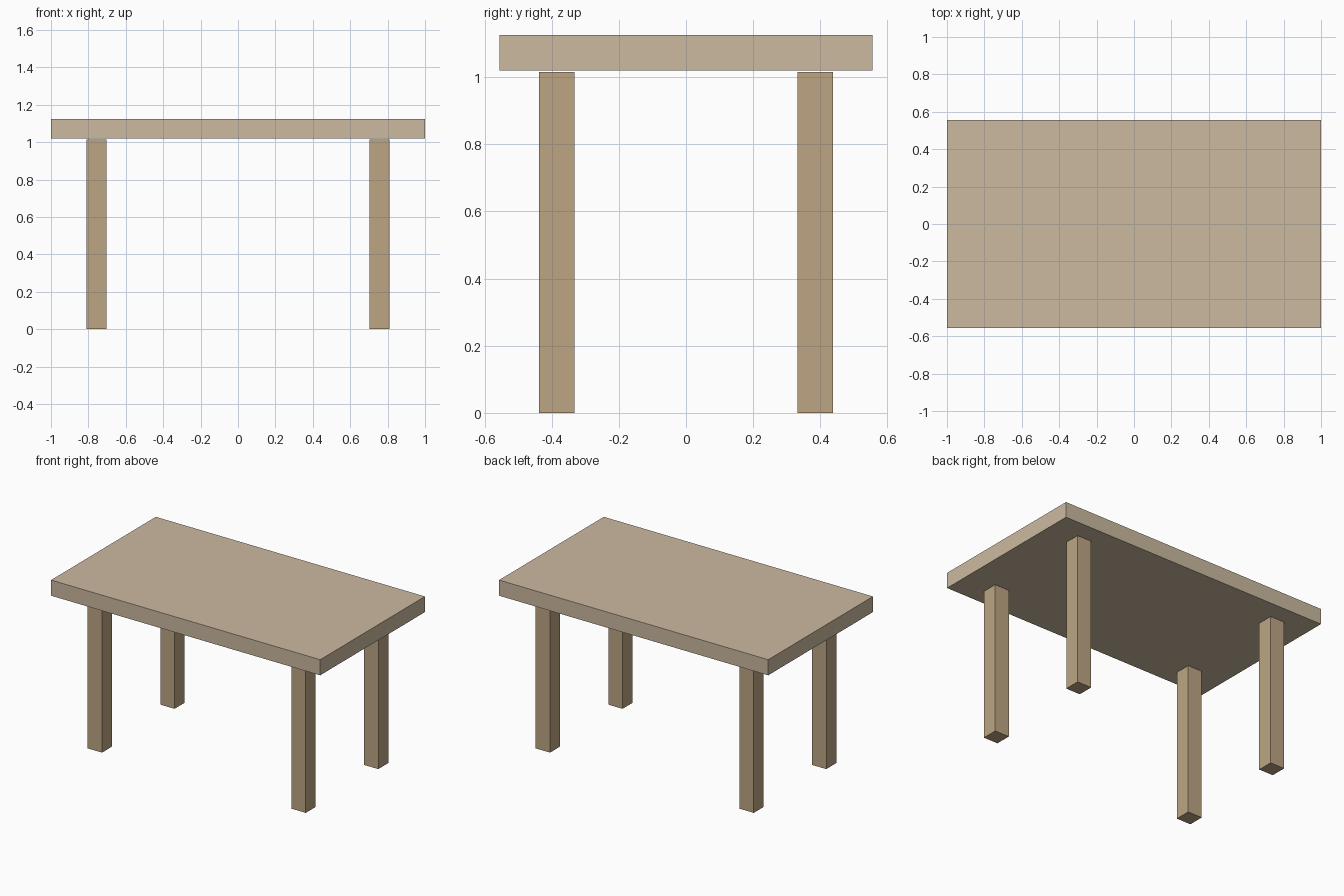
import bpy

if "Cube" in bpy.data.objects:
    bpy.data.objects.remove(bpy.data.objects["Cube"])


def material(name, color):
    mat = bpy.data.materials.new(name)
    mat.diffuse_color = color
    mat.use_nodes = True
    mat.node_tree.nodes["Principled BSDF"].inputs["Base Color"].default_value = mat.diffuse_color
    return mat


def box(name, center, size, mat):
    bpy.ops.mesh.primitive_cube_add(size=1, location=center)
    obj = bpy.context.object
    obj.name = name
    obj.scale = size
    bpy.ops.object.transform_apply(location=False, rotation=False, scale=True)
    obj.data.materials.append(mat)
    return obj


top_wood = material("light_wood", (0.60, 0.49, 0.35, 1))
leg_wood = material("leg_wood", (0.51, 0.38, 0.23, 1))

# Tabletop slab
TOP_LOW, TOP_HIGH = 1.02, 1.125
box("tabletop", (0, 0, (TOP_LOW + TOP_HIGH) / 2),
    (2.0, 1.112, TOP_HIGH - TOP_LOW), top_wood)

# Four square legs, ending just under the slab
LEG_WIDTH, LEG_HEIGHT = 0.106, 1.015
for side, x in (("left", -0.757), ("right", 0.757)):
    for end, y in (("front", -0.385), ("back", 0.385)):
        box(f"{end}_{side}_leg", (x, y, LEG_HEIGHT / 2),
            (LEG_WIDTH, LEG_WIDTH, LEG_HEIGHT), leg_wood)
